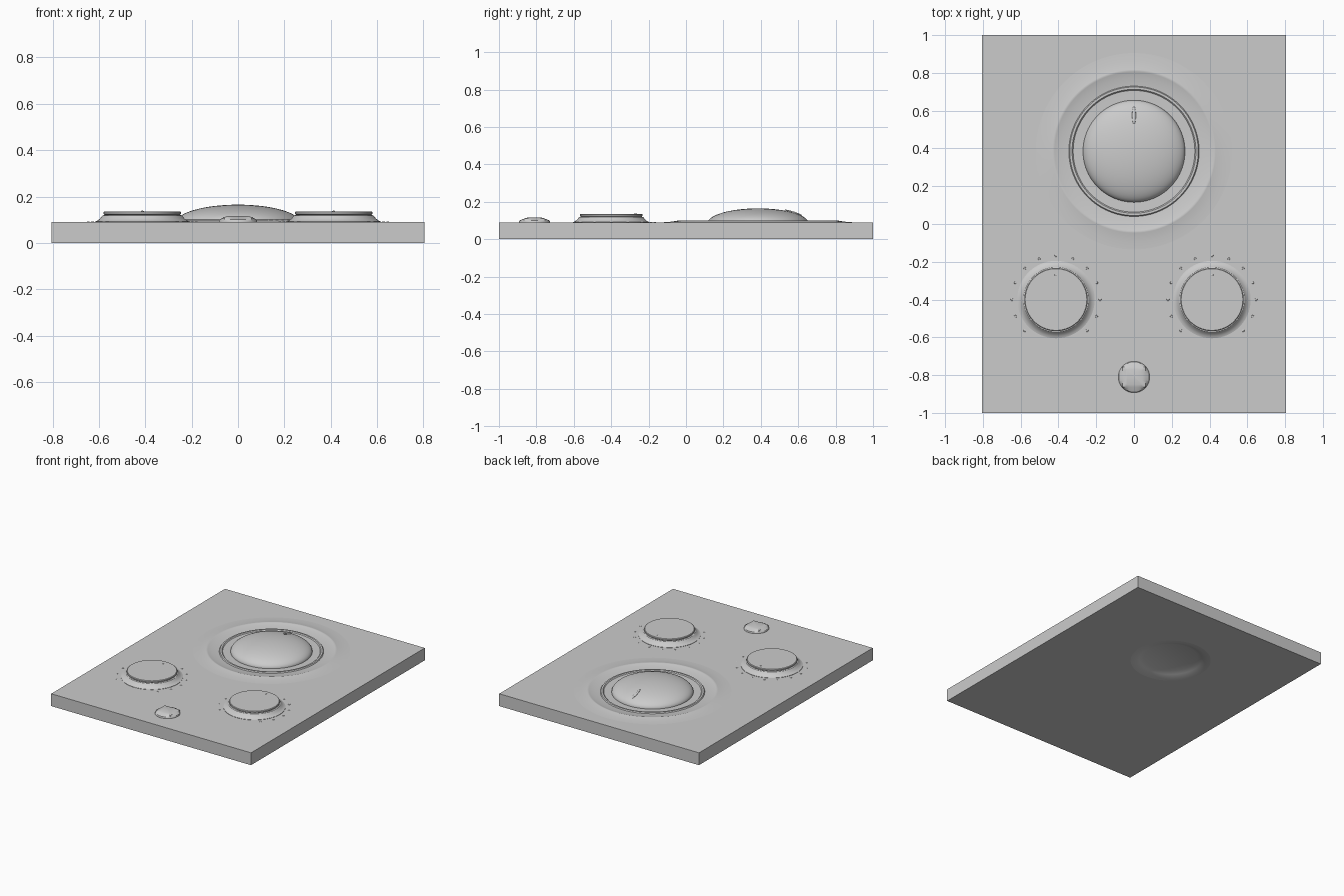
import bpy, bmesh, math
from mathutils import Matrix, Vector

old = bpy.data.objects.get("Cube")
if old:
    bpy.data.objects.remove(old, do_unlink=True)

grey = bpy.data.materials.new("light grey")
grey.use_nodes = True
COLOUR = (0.6, 0.6, 0.6, 1)
grey.diffuse_color = COLOUR
grey.node_tree.nodes["Principled BSDF"].inputs["Base Color"].default_value = COLOUR

TOP = 0.09
DIAL = (0, 0.385, 0)
SEGMENTS = 96


def finish(name, bm, location=(0, 0, 0), smooth=True):
    bmesh.ops.recalc_face_normals(bm, faces=bm.faces)
    mesh = bpy.data.meshes.new(name)
    bm.to_mesh(mesh)
    bm.free()
    mesh.materials.append(grey)
    obj = bpy.data.objects.new(name, mesh)
    obj.location = location
    bpy.context.collection.objects.link(obj)
    if smooth:
        bpy.ops.object.select_all(action="DESELECT")
        obj.select_set(True)
        bpy.context.view_layer.objects.active = obj
        bpy.ops.object.shade_smooth_by_angle(angle=math.radians(30))
    return obj


def loft(name, rings, location=(0, 0, 0), smooth=True):
    """Skin a stack of closed point rings and cap both ends."""
    bm = bmesh.new()
    loops = [[bm.verts.new(p) for p in ring] for ring in rings]
    for a, b in zip(loops, loops[1:]):
        n = len(a)
        for i in range(n):
            j = (i + 1) % n
            bm.faces.new((a[i], a[j], b[j], b[i]))
    bm.faces.new(loops[0])
    bm.faces.new(loops[-1])
    return finish(name, bm, location, smooth)


def circle(r, z, n=SEGMENTS):
    return [(r * math.cos(math.tau * i / n), r * math.sin(math.tau * i / n), z)
            for i in range(n)]


def lathe(name, profile, location=(0, 0, 0)):
    return loft(name, [circle(r, z) for r, z in profile], location)


def cut(target, cutter):
    cutter.hide_render = True
    mod = target.modifiers.new("cut", "BOOLEAN")
    mod.operation = "DIFFERENCE"
    mod.solver = "EXACT"
    mod.object = cutter
    bpy.context.view_layer.objects.active = target
    bpy.ops.object.modifier_apply(modifier=mod.name)
    bpy.data.objects.remove(cutter, do_unlink=True)


# Flat slab with a seat for the large dial and a shallow dent underneath
bm = bmesh.new()
bmesh.ops.create_cube(bm, size=1, matrix=Matrix.Translation((0, 0, TOP / 2))
                      @ Matrix.Diagonal((1.61, 2, TOP, 1)))
panel = finish("panel", bm, smooth=False)
cut(panel, lathe("seat_cutter", [(0.52, 0.06), (0.52, 0.2)], DIAL))
cut(panel, lathe("dent_cutter", [(0.27, -0.01), (0.27, 0), (0.24, 0.004),
                                 (0.21, 0.013), (0.18, 0.025)], DIAL))

# Raised, dished surround of the large dial
lathe("dial_surround", [(0.52, 0.06), (0.52, TOP), (0.48, 0.092), (0.45, 0.096),
                        (0.432, 0.099), (0.427, 0.1), (0.42, 0.098), (0.39, 0.09),
                        (0.345, 0.085), (0.34, 0.092), (0.328, 0.092),
                        (0.322, 0.086), (0.26, 0.084)], DIAL)

# Large domed dial
steps = 16
angles = [0.5 * math.pi * i / steps for i in range(steps)]
lathe("dial_dome", [(0.27, 0.08)] + [(0.27 * math.cos(a), 0.085 + 0.08 * math.sin(a))
                                    for a in angles] + [(0.004, 0.165)], DIAL)

# Capsule pointer lying on the dome
bm = bmesh.new()
bmesh.ops.create_uvsphere(bm, u_segments=16, v_segments=8, radius=1,
                          matrix=Matrix.Rotation(math.radians(-18), 4, "X")
                          @ Matrix.Diagonal((0.01, 0.05, 0.006, 1)))
finish("dial_pointer", bm, (0, 0.575, 0.142))

# Pair of knobs, each with a pointer dot and a fan of scale dots
for side, x in (("left", 0.413), ("right", -0.413)):
    spot = (x, -0.4, 0)
    lathe(side + "_knob", [(0.205, 0.085), (0.205, 0.092), (0.195, 0.095),
                           (0.182, 0.105), (0.172, 0.118), (0.162, 0.121),
                           (0.167, 0.125), (0.167, 0.133), (0.163, 0.136)], spot)
    bm = bmesh.new()
    dots = [Vector((0, 0.13, 0.136))]
    for i in range(-6, 7):
        a = i * math.pi / 8
        dots.append(Vector((0.233 * math.sin(a), 0.233 * math.cos(a), TOP)))
    for p in dots:
        bmesh.ops.create_uvsphere(bm, u_segments=10, v_segments=6, radius=1,
                                  matrix=Matrix.Translation(p)
                                  @ Matrix.Diagonal((0.007, 0.007, 0.003, 1)))
    finish(side + "_knob_dots", bm, spot)


# Small button: round base blending into a square cap
def square(hx, hy, z, n=SEGMENTS):
    ring = []
    for px, py, _ in circle(1, 0, n):
        k = max(abs(px), abs(py))
        ring.append((hx * px / k, hy * py / k, z))
    return ring


loft("button", [circle(0.083, 0.085), circle(0.083, 0.094), circle(0.08, 0.1),
                square(0.061, 0.054, 0.111), square(0.045, 0.04, 0.115)],
     (0, -0.81, 0))
